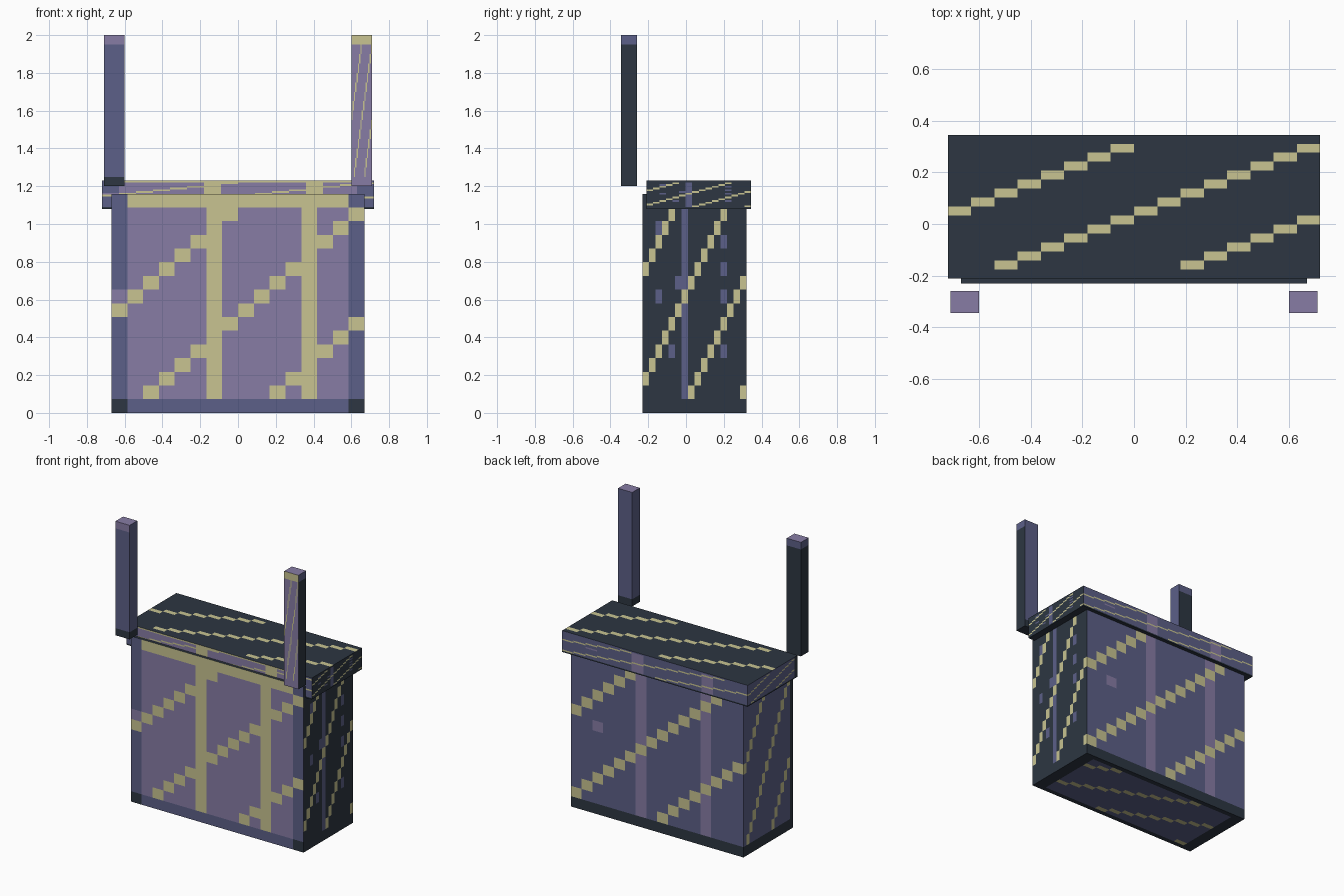
import bpy
import bmesh
from mathutils import Vector

cube = bpy.data.objects.get("Cube")
if cube:
    bpy.data.objects.remove(cube, do_unlink=True)


def make_material(name, rgb):
    mat = bpy.data.materials.new(name)
    mat.use_nodes = True
    mat.diffuse_color = (*rgb, 1)
    mat.node_tree.nodes["Principled BSDF"].inputs["Base Color"].default_value = (*rgb, 1)
    return mat


MATERIALS = [
    make_material("dusty purple", (0.242, 0.202, 0.376)),
    make_material("slate blue", (0.107, 0.117, 0.246)),
    make_material("dark slate", (0.026, 0.037, 0.054)),
    make_material("pale yellow", (0.578, 0.552, 0.283)),
]
PURPLE, BLUE, DARK, YELLOW = range(4)
N = 16        # cells along each panel edge
LAST = N - 1

# Outward normal, then the panel's horizontal and vertical directions
SIDES = {
    "front": ((0, -1, 0), (1, 0, 0), (0, 0, 1)),
    "left": ((1, 0, 0), (0, 1, 0), (0, 0, 1)),
    "back": ((0, 1, 0), (-1, 0, 0), (0, 0, 1)),
    "right": ((-1, 0, 0), (0, -1, 0), (0, 0, 1)),
    "top": ((0, 0, 1), (1, 0, 0), (0, 1, 0)),
    "bottom": ((0, 0, -1), (-1, 0, 0), (0, 1, 0)),
}


def paneled_box(name, low, high, rules):
    """Box whose sides are grids; each side's rule picks a colour per cell."""
    low, high = Vector(low), Vector(high)
    center, half = (low + high) / 2, (high - low) / 2
    bm = bmesh.new()
    for side, axes in SIDES.items():
        normal, across, up = (Vector(a) * half for a in axes)
        grid = [[bm.verts.new(center + normal + across * (2 * c / N - 1) + up * (2 * r / N - 1))
                 for c in range(N + 1)] for r in range(N + 1)]
        for r in range(N):
            for c in range(N):
                face = bm.faces.new((grid[r][c], grid[r][c + 1],
                                     grid[r + 1][c + 1], grid[r + 1][c]))
                face.material_index = rules[side](c, r)
    bmesh.ops.remove_doubles(bm, verts=bm.verts, dist=0.0001)
    mesh = bpy.data.meshes.new(name)
    bm.to_mesh(mesh)
    bm.free()
    for mat in MATERIALS:
        mesh.materials.append(mat)
    obj = bpy.data.objects.new(name, mesh)
    bpy.context.collection.objects.link(obj)
    return obj


def stripe(c, r, offset):
    return (c - r) % 8 == offset and 0 < r < LAST


def plain(color, top=None, foot=None):
    """One colour, with optional top and bottom bands."""
    def rule(c, r):
        if r == LAST and top is not None:
            return top
        if r == 0 and foot is not None:
            return foot
        return color
    return rule


# Painted panel rules
def front_panel(c, r):
    edge = c in (0, LAST)
    if r == 0:
        return DARK if edge else BLUE
    if stripe(c, r, 1):
        return YELLOW
    if edge:
        return PURPLE if (c, r) == (0, 8) else BLUE
    return YELLOW if c in (6, 12) or r == LAST else PURPLE


def left_panel(c, r):
    if stripe(c, r, 6):
        return YELLOW
    spots = [(12, 4), (12, 8), (12, 10), (12, 12), (2, 8), (4, 4), (2, 13), (5, 9), (7, 9)]
    return BLUE if (c == 6 and 0 < r < LAST) or (c, r) in spots else DARK


def back_panel(c, r):
    if r == 0:
        return DARK
    if stripe(c, r, 7):
        return YELLOW
    return PURPLE if (c in (6, 12) and r < LAST) or (c, r) == (2, 8) else BLUE


def right_panel(c, r):
    if r == 0 or c == LAST:
        return DARK
    return YELLOW if stripe(c, r, 0) else BLUE


def top_panel(c, r):
    return YELLOW if stripe(c, r, 1) else DARK


def bottom_panel(c, r):
    if r in (0, LAST) or c in (0, LAST):
        return DARK
    return YELLOW if stripe(c, r, 5) else BLUE


def streaked_panel(c, r):
    if r == LAST:
        return YELLOW
    return YELLOW if stripe(c, r, 1) else PURPLE


walls = {"front": front_panel, "left": left_panel, "back": back_panel, "right": right_panel}

# Chest body and overhanging lid
paneled_box("chest_body", (-0.67, -0.23, 0), (0.67, 0.32, 1.16),
            {**walls, "top": plain(DARK), "bottom": bottom_panel})
paneled_box("chest_lid", (-0.72, -0.21, 1.08), (0.72, 0.345, 1.23),
            {**walls, "top": top_panel, "bottom": plain(DARK)})

# Upright posts, floating in front of the lid
ends = {"top": plain(PURPLE), "bottom": plain(DARK)}
paneled_box("left_post", (0.6, -0.345, 1.2), (0.71, -0.26, 2),
            {**ends, "front": streaked_panel, "left": plain(DARK, top=BLUE),
             "back": plain(BLUE, foot=DARK), "right": plain(BLUE, foot=DARK)})
paneled_box("right_post", (-0.71, -0.345, 1.2), (-0.6, -0.26, 2),
            {**ends, "front": plain(BLUE, top=PURPLE, foot=DARK),
             "left": plain(BLUE, foot=DARK),
             "back": plain(DARK, top=BLUE), "right": plain(DARK, top=BLUE)})
